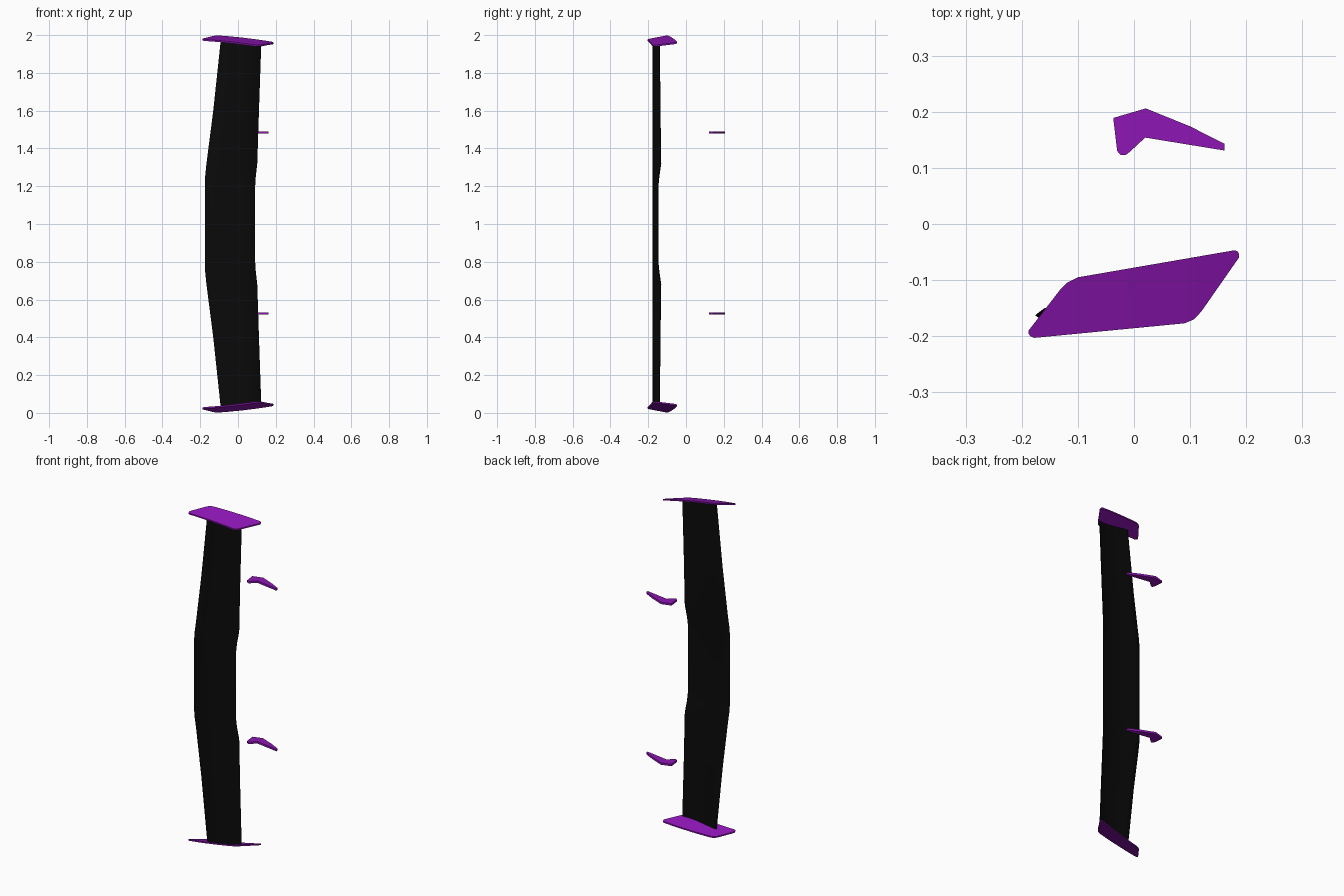
import bpy, bmesh

if "Cube" in bpy.data.objects:
    bpy.data.objects.remove(bpy.data.objects["Cube"])


def material(name, color):
    m = bpy.data.materials.new(name)
    m.diffuse_color = (*color, 1)
    m.use_nodes = True
    m.node_tree.nodes["Principled BSDF"].inputs["Base Color"].default_value = m.diffuse_color
    return m


PURPLE = material("purple", (0.27, 0.008, 0.46))
BLACK = material("black", (0.003, 0.003, 0.003))


def finish(name, bm, mat, angle=0.7):
    bmesh.ops.recalc_face_normals(bm, faces=bm.faces)
    me = bpy.data.meshes.new(name)
    bm.to_mesh(me)
    bm.free()
    me.materials.append(mat)
    ob = bpy.data.objects.new(name, me)
    bpy.context.collection.objects.link(ob)
    bpy.ops.object.select_all(action="DESELECT")
    ob.select_set(True)
    bpy.context.view_layer.objects.active = ob
    bpy.ops.object.shade_smooth_by_angle(angle=angle)


def loft(name, rings, mat):
    """Skin closed rings of equal size and cap both ends."""
    bm = bmesh.new()
    vs = [[bm.verts.new(p) for p in r] for r in rings]
    n = len(rings[0])
    for a, b in zip(vs, vs[1:]):
        for i in range(n):
            j = (i + 1) % n
            bm.faces.new((a[i], a[j], b[j], b[i]))
    bm.faces.new(vs[0])
    bm.faces.new(vs[-1])
    finish(name, bm, mat)


def lerp_table(table, x):
    for (x0, y0), (x1, y1) in zip(table, table[1:]):
        if x <= x1:
            return y0 + (y1 - y0) * (x - x0) / (x1 - x0)
    return table[-1][1]


def plate_z(x, y):
    """Height of the gently bowed, tilted upper end plate."""
    return 2.0 - 0.15 * x + 0.268 * y + 0.006 * (1 - (x / 0.19) ** 2)


# End plates: rounded parallelograms, mirrored top to bottom
LOW = [(-0.188, -0.195), (-0.185, -0.2), (-0.178, -0.203), (0.09, -0.177),
       (0.107, -0.17), (0.12, -0.156), (0.187, -0.06)]
HIGH = [(-0.188, -0.19), (-0.13, -0.115), (-0.12, -0.105), (-0.1, -0.095),
        (0.178, -0.047), (0.184, -0.048), (0.187, -0.053)]
xs = sorted({p[0] for p in LOW + HIGH} | {-0.05, 0.0, 0.05, 0.15})
T = 0.004
for name, side in (("upper_end_plate", 1), ("lower_end_plate", -1)):
    rings = []
    for x in xs:
        a, b = lerp_table(LOW, x), lerp_table(HIGH, x)
        ring = [(a, -T), (b, -T), (b, T), (a, T)]
        rings.append([(x, y, 1 + side * (plate_z(x, y) + t - 1)) for y, t in ring])
    loft(name, rings, PURPLE)

# Wing blade: cambered section (chord fraction, y fraction), swept along z
SECTION = [(0, 0.45), (0.04, 0.22), (0.2, 0.04), (0.45, 0.0), (0.7, 0.15), (0.88, 0.5),
           (1, 0.93), (0.99, 1.0), (0.85, 0.78), (0.65, 0.62), (0.4, 0.58), (0.15, 0.62), (0.03, 0.6)]
# distance from mid span, left x, right x, front y, back y
STATIONS = [(0.2, -0.176, 0.091, -0.177, -0.146), (0.25, -0.174, 0.094, -0.177, -0.141),
            (0.32, -0.167, 0.102, -0.177, -0.131), (0.6, -0.131, 0.111, -0.177, -0.135),
            (None, -0.091, 0.123, -0.177, -0.138)]
rings = []
for side, order in ((-1, STATIONS[::-1]), (1, STATIONS)):
    for d, x0, x1, y0, y1 in order:
        ring = []
        for u, v in SECTION:
            x, y = x0 + u * (x1 - x0), y0 + v * (y1 - y0)
            h = plate_z(x, y) - 1 if d is None else d
            ring.append((x, y, 1 + side * h))
        rings.append(ring)
loft("wing_blade", rings, BLACK)

# Mounting brackets: thin bent hooks
HOOK = [(-0.037, 0.189), (0.021, 0.206), (0.1, 0.174), (0.161, 0.143), (0.161, 0.131),
        (0.02, 0.154), (-0.008, 0.128), (-0.015, 0.123), (-0.024, 0.123), (-0.03, 0.13)]
for name, z in (("upper_bracket", 1.484), ("lower_bracket", 0.526)):
    bm = bmesh.new()
    face = bm.faces.new([bm.verts.new((x, y, z - 0.006)) for x, y in HOOK])
    top = bmesh.ops.extrude_face_region(bm, geom=[face])["geom"]
    bmesh.ops.translate(bm, vec=(0, 0, 0.012),
                        verts=[v for v in top if isinstance(v, bmesh.types.BMVert)])
    finish(name, bm, PURPLE)
